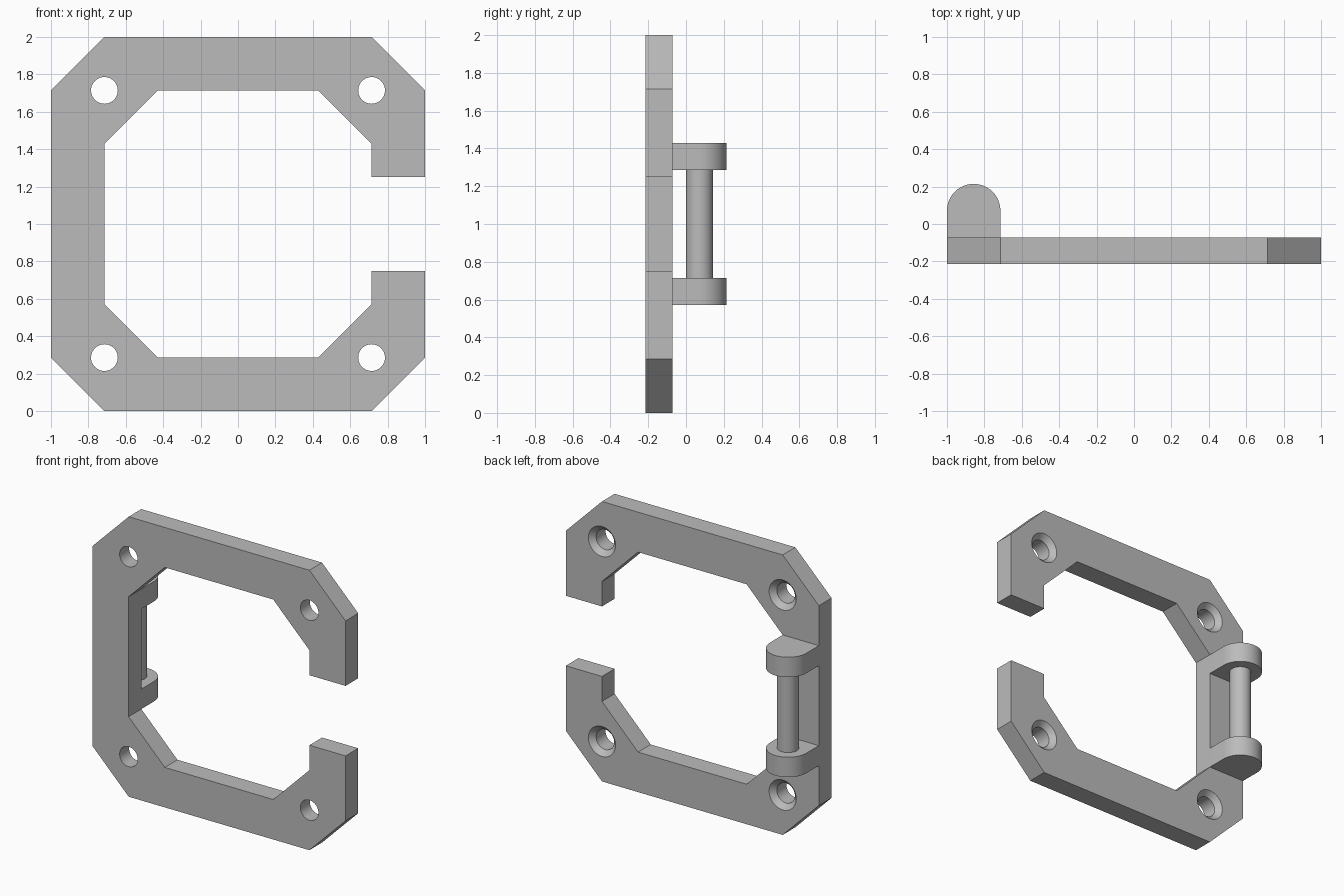
import bpy
import bmesh
from math import pi, cos, sin

if "Cube" in bpy.data.objects:
    bpy.data.objects.remove(bpy.data.objects["Cube"])

U = 1 / 7                       # basic module of the design
FRONT, BACK = -1.5 * U, -0.5 * U
PIN_X, PIN_Y = -6 * U, 0.5 * U

grey = bpy.data.materials.new("plain grey")
grey.use_nodes = True
grey.diffuse_color = (0.5, 0.5, 0.5, 1)
grey.node_tree.nodes["Principled BSDF"].inputs["Base Color"].default_value = (0.5, 0.5, 0.5, 1)


def prism(name, outline, direction):
    """Extrude a closed outline of 3D points along a direction."""
    bm = bmesh.new()
    face = bm.faces.new([bm.verts.new(p) for p in outline])
    new = bmesh.ops.extrude_face_region(bm, geom=[face])["geom"]
    bmesh.ops.translate(bm, vec=direction, verts=[v for v in new if isinstance(v, bmesh.types.BMVert)])
    bmesh.ops.recalc_face_normals(bm, faces=bm.faces)
    return finish(name, bm)


def finish(name, bm):
    mesh = bpy.data.meshes.new(name)
    bm.to_mesh(mesh)
    bm.free()
    mesh.materials.append(grey)
    obj = bpy.data.objects.new(name, mesh)
    bpy.context.collection.objects.link(obj)
    return obj


def activate(obj):
    bpy.ops.object.select_all(action='DESELECT')
    obj.select_set(True)
    bpy.context.view_layer.objects.active = obj


def hole_cutter(x, z, segments=48):
    """Through hole with a countersink opening at the back."""
    profile = [(U / 2, FRONT - 0.1), (U / 2, BACK - U / 4),
               (0.75 * U, BACK), (0.75 * U, BACK + 0.1)]
    bm = bmesh.new()
    rings = []
    for r, y in profile:
        angles = [2 * pi * i / segments for i in range(segments)]
        rings.append([bm.verts.new((x + r * cos(a), y, z + r * sin(a))) for a in angles])
    for low, high in zip(rings, rings[1:]):
        for i in range(segments):
            j = (i + 1) % segments
            bm.faces.new((low[i], low[j], high[j], high[i]))
    bm.faces.new(rings[0])
    bm.faces.new(rings[-1])
    bmesh.ops.recalc_face_normals(bm, faces=bm.faces)
    cutter = finish("hole_cutter", bm)
    cutter.hide_render = True
    return cutter


# Open octagonal frame: upper half outline, mirrored about mid height
upper = [(5, 1.75), (7, 1.75), (7, 5), (5, 7), (-5, 7), (-7, 5)]
inner = [(-5, 3), (-3, 5), (3, 5), (5, 3)]
outline = upper + [(x, -z) for x, z in reversed(upper)]
outline += [(x, -z) for x, z in reversed(inner)] + inner
frame = prism("frame", [(x * U, FRONT, 1 + z * U) for x, z in outline], (0, U, 0))

# Four countersunk mounting holes
for sx in (-1, 1):
    for sz in (-1, 1):
        cutter = hole_cutter(sx * 5 * U, 1 + sz * 5 * U)
        activate(frame)
        mod = frame.modifiers.new("hole", 'BOOLEAN')
        mod.operation = 'DIFFERENCE'
        mod.solver = 'EXACT'
        mod.object = cutter
        bpy.ops.object.modifier_apply(modifier=mod.name)
        bpy.data.objects.remove(cutter)

# Rounded lugs holding the pin
for name, z in (("lower_lug", 1 - 3 * U), ("upper_lug", 1 + 2 * U)):
    arc = [(PIN_X + U * cos(pi * i / 32), PIN_Y + U * sin(pi * i / 32), z) for i in range(33)]
    prism(name, [(PIN_X - U, BACK, z), (PIN_X + U, BACK, z)] + arc, (0, 0, U))

# Hinge pin between the lugs
circle = [(PIN_X + U / 2 * cos(pi * i / 24), PIN_Y + U / 2 * sin(pi * i / 24), 1 - 2 * U) for i in range(48)]
prism("hinge_pin", circle, (0, 0, 4 * U))

# Smooth the curved walls and keep the edges sharp
for name in ("frame", "lower_lug", "upper_lug", "hinge_pin"):
    activate(bpy.data.objects[name])
    bpy.ops.object.shade_smooth_by_angle(angle=pi / 6)
